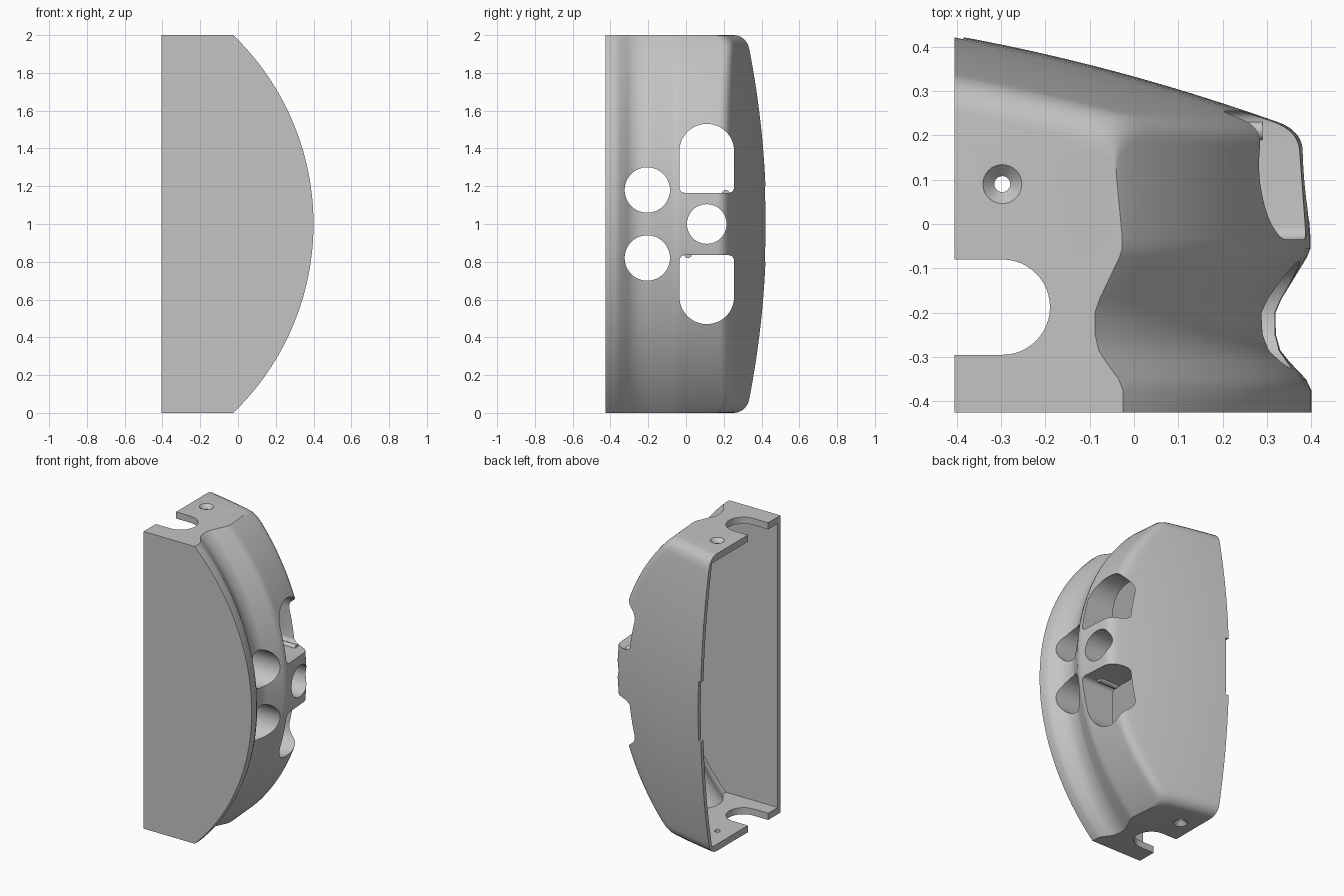
import bpy, bmesh
from math import sin, cos, pi, sqrt

cube = bpy.data.objects.get("Cube")
if cube:
    bpy.data.objects.remove(cube)

grey = bpy.data.materials.new("plain grey")
grey.use_nodes = True
grey.diffuse_color = (0.55, 0.55, 0.55, 1)
grey.node_tree.nodes["Principled BSDF"].inputs["Base Color"].default_value = (0.55, 0.55, 0.55, 1)

X_OPEN = -0.405      # open side of the shell
Y_FRONT = -0.425     # flat front plate
# side wall section: (depth below the bulging arc, y)
SIDE = [(0, -0.425), (0, -0.375), (0.012, -0.35), (0.05, -0.31), (0.07, -0.285),
        (0.08, -0.25), (0.081, -0.2), (0.068, -0.17), (0.01, -0.075), (0.002, -0.055), (0.002, -0.03)]


def make(name, bm):
    bmesh.ops.recalc_face_normals(bm, faces=bm.faces)
    mesh = bpy.data.meshes.new(name)
    bm.to_mesh(mesh)
    bm.free()
    mesh.materials.append(grey)
    ob = bpy.data.objects.new(name, mesh)
    bpy.context.collection.objects.link(ob)
    return ob


def loft(name, rings):
    """Closed solid through rings of equal length."""
    bm = bmesh.new()
    loops = [[bm.verts.new(p) for p in ring] for ring in rings]
    n = len(loops[0])
    for a, b in zip(loops, loops[1:]):
        for i in range(n):
            j = (i + 1) % n
            bm.faces.new((a[i], a[j], b[j], b[i]))
    bm.faces.new(loops[0])
    bm.faces.new(loops[-1])
    return make(name, bm)


def along_x(name, outline, x0, x1):
    return loft(name, [[(x, y, z) for y, z in outline] for x in (x0, x1)])


def along_z(name, outline, z0, z1):
    return loft(name, [[(x, y, z) for x, y in outline] for z in (z0, z1)])


def arc(cx, cy, r, a0, a1, n):
    return [(cx + r * cos(a0 + (a1 - a0) * i / n), cy + r * sin(a0 + (a1 - a0) * i / n)) for i in range(n + 1)]


def circle(cx, cy, r, n=48):
    return arc(cx, cy, r, 0, 2 * pi, n)[:-1]


def cut(ob, cutter):
    mod = ob.modifiers.new("cut", 'BOOLEAN')
    mod.operation = 'DIFFERENCE'
    mod.solver = 'EXACT'
    mod.object = cutter
    graph = bpy.context.evaluated_depsgraph_get()
    mesh = bpy.data.meshes.new_from_object(ob.evaluated_get(graph))
    ob.modifiers.clear()
    ob.data = mesh
    bpy.data.objects.remove(cutter)


def section(z, inset, x_end, edge):
    """Horizontal section of the housing, inset by the wall thickness."""
    h = z - 1
    side_x = -0.989 + sqrt((1.389 - inset) ** 2 - h * h)
    depth = 1 - 0.22 * h * h
    d = min(z, 2 - z)
    drop = edge - sqrt(edge ** 2 - (edge - d) ** 2) if d < edge else 0

    def back(x):
        u = x - X_OPEN
        return 0.425 - 0.105 * h * h - 0.18 * u - 0.12 * u * u - inset - drop

    pts = [(side_x - o * depth, max(y, Y_FRONT + inset)) for o, y in SIDE if y == Y_FRONT or y > Y_FRONT + inset]
    cx = side_x - 0.016
    p0, p1, p2 = (cx, back(cx) - 0.05), (cx, back(cx)), (cx - 0.06, back(cx - 0.06))
    for i in range(9):
        t = i / 8
        pts.append(tuple((1 - t) ** 2 * a + 2 * t * (1 - t) * b + t * t * c for a, b, c in zip(p0, p1, p2)))
    for i in range(1, 15):
        x = p2[0] + (x_end - p2[0]) * i / 14
        pts.append((x, back(x)))
    pts.append((x_end, Y_FRONT + inset))
    return [(x, y, z) for x, y in pts]


def heights(lo, hi, n=40):
    # rows crowd towards both ends, where the edge is rounded
    return [lo + (hi - lo) * (1 - cos(pi * i / n)) / 2 for i in range(n + 1)]


# outer body and hollow
body = loft("housing_shell", [section(z, 0, X_OPEN, 0.065) for z in heights(0, 2)])
hollow = loft("hollow", [section(z, 0.028, -0.6, 0) for z in heights(0.045, 1.955)])


# side openings, each given as an outline grown by g
def arch(g, flip):
    low = 1.165 - g
    r = 0.03 + g
    pts = arc(0.11, 1.385, 0.145 + g, 0, pi, 24)
    pts += arc(-0.035 - g + r, low + r, r, pi, 1.5 * pi, 5)
    pts += arc(0.255 + g - r, low + r, r, 1.5 * pi, 2 * pi, 5)
    return [(y, 2 - z) for y, z in pts] if flip else pts


openings = [lambda g: arch(g, False), lambda g: arch(g, True),
            lambda g: circle(0.11, 1.0, 0.105 + g),
            lambda g: circle(-0.205, 1.18, 0.12 + g),
            lambda g: circle(-0.205, 0.82, 0.12 + g)]

# sleeves stay solid in the hollow, then the openings go through them
for outline in openings:
    cut(hollow, along_x("sleeve", outline(0.018), 0.14, 0.7))
cut(body, hollow)
for outline in openings:
    cut(body, along_x("opening", outline(0), 0.06, 0.8))

# cable slots and countersunk screw holes in both end plates
slot = [(-0.6, -0.295)] + arc(-0.297, -0.1875, 0.1075, -pi / 2, pi / 2, 24) + [(-0.6, -0.08)]
cut(body, along_z("slot", slot, -0.1, 2.1))
cut(body, along_z("screw_hole", circle(-0.297, 0.09, 0.018, 24), -0.1, 2.1))
for end, s in ((0, 1), (2, -1)):
    rings = [[(x, y, end + s * z) for x, y in circle(-0.297, 0.09, r, 32)]
             for r, z in ((0.052, -0.008), (0.016, 0.028))]
    cut(body, loft("countersink", rings))

# shallow notch in the rear edge
notch = [(0.36, 0.8), (0.5, 0.8), (0.5, 1.2), (0.36, 1.2)]
cut(body, along_x("notch", notch, -0.5, -0.385))

# small pegs on the shelves of the arched openings
upper_peg = along_x("upper_peg", circle(0.21, 1.158, 0.022, 20), 0.15, 0.29)
lower_peg = along_x("lower_peg", circle(0.01, 0.842, 0.022, 20), 0.15, 0.29)

for ob in (body, upper_peg, lower_peg):
    bpy.ops.object.select_all(action='DESELECT')
    ob.select_set(True)
    bpy.context.view_layer.objects.active = ob
    bpy.ops.object.shade_smooth_by_angle(angle=0.5)
